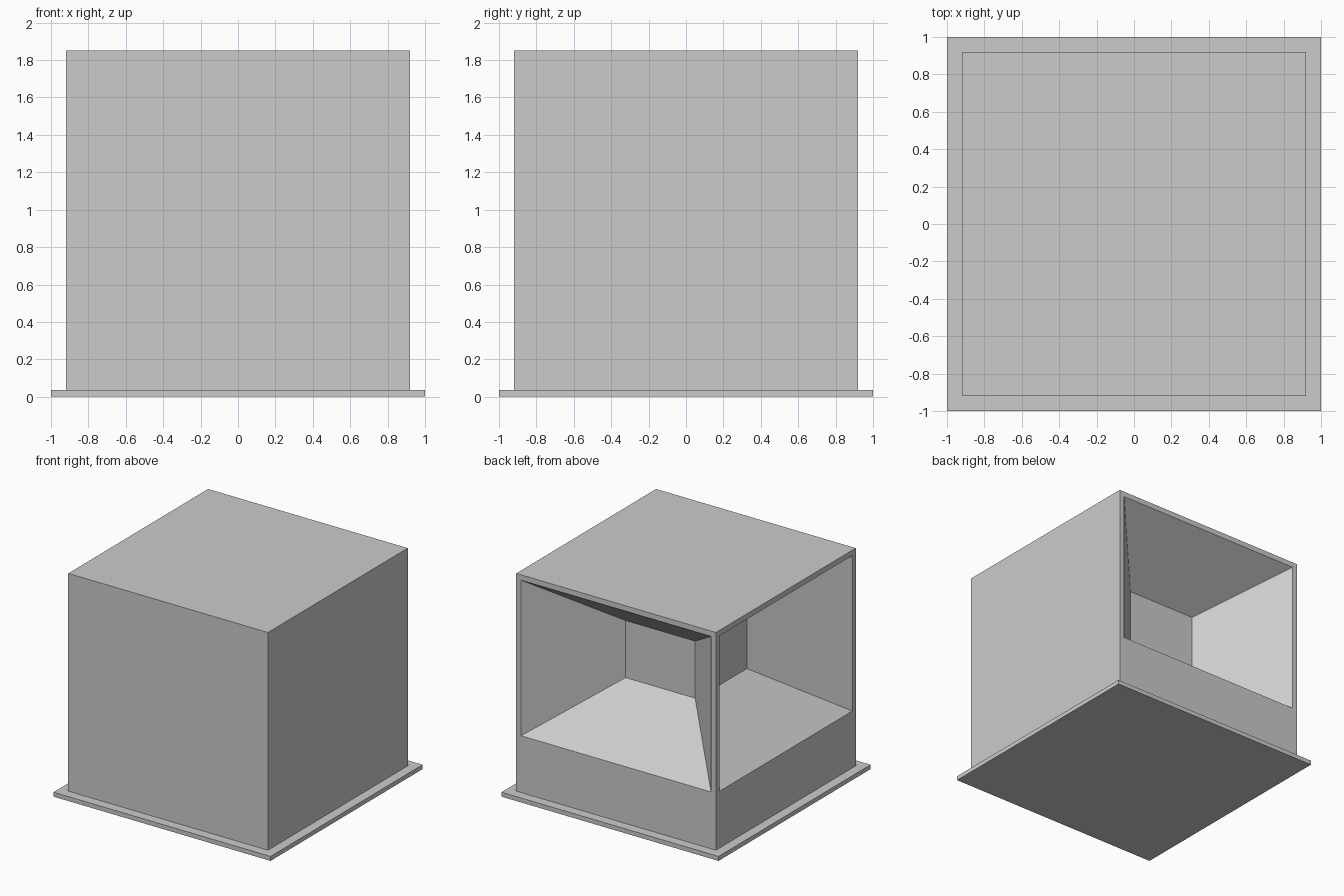
import bpy, bmesh
from math import copysign

if "Cube" in bpy.data.objects:
    bpy.data.objects.remove(bpy.data.objects["Cube"])


def finish(bm, name):
    bmesh.ops.recalc_face_normals(bm, faces=bm.faces[:])
    mesh = bpy.data.meshes.new(name)
    bm.to_mesh(mesh)
    bm.free()
    obj = bpy.data.objects.new(name, mesh)
    bpy.context.collection.objects.link(obj)
    return obj


def step(bm, face, axis, depth, half, low, high):
    """Extrude a side face into a rectangle at the given depth along its axis."""
    new = bmesh.ops.extrude_discrete_faces(bm, faces=[face])["faces"][0]
    for v in new.verts:
        v.co[axis] = depth
        v.co[1 - axis] = copysign(half, v.co[1 - axis])
        v.co.z = high if v.co.z > 0.93 else low
    return new


# Solid box with a tapered niche in the back (+y) and left (-x) sides
W, H = 0.92, 1.85
bm = bmesh.new()
bmesh.ops.create_cube(bm, size=1)
for v in bm.verts:
    v.co = (v.co.x * 2 * W, v.co.y * 2 * W, (v.co.z + 0.5) * H)
for axis, sign in ((1, 1), (0, -1)):
    face = next(f for f in bm.faces
                if f.calc_center_median()[axis] * sign > W - 0.001)
    face = step(bm, face, axis, sign * W, 0.875, 0.51, 1.805)      # flat rim
    step(bm, face, axis, sign * 0.337, 0.32, 0.92, 1.395)          # tapered walls
finish(bm, "box_with_niches")

# Thin flange frame around the foot of the box
bm = bmesh.new()
rings = []
for half, z in ((1, 0), (1, 0.037), (W, 0.037), (W, 0)):
    rings.append([bm.verts.new((x * half, y * half, z))
                  for x, y in ((-1, -1), (1, -1), (1, 1), (-1, 1))])
for i in range(4):
    a, b = rings[i], rings[(i + 1) % 4]
    for j in range(4):
        k = (j + 1) % 4
        bm.faces.new((a[j], a[k], b[k], b[j]))
flange = finish(bm, "base_flange")
mat = bpy.data.materials.new("darker_grey")
mat.diffuse_color = (0.55, 0.55, 0.55, 1)
mat.use_nodes = True
mat.node_tree.nodes["Principled BSDF"].inputs["Base Color"].default_value = mat.diffuse_color
flange.data.materials.append(mat)
